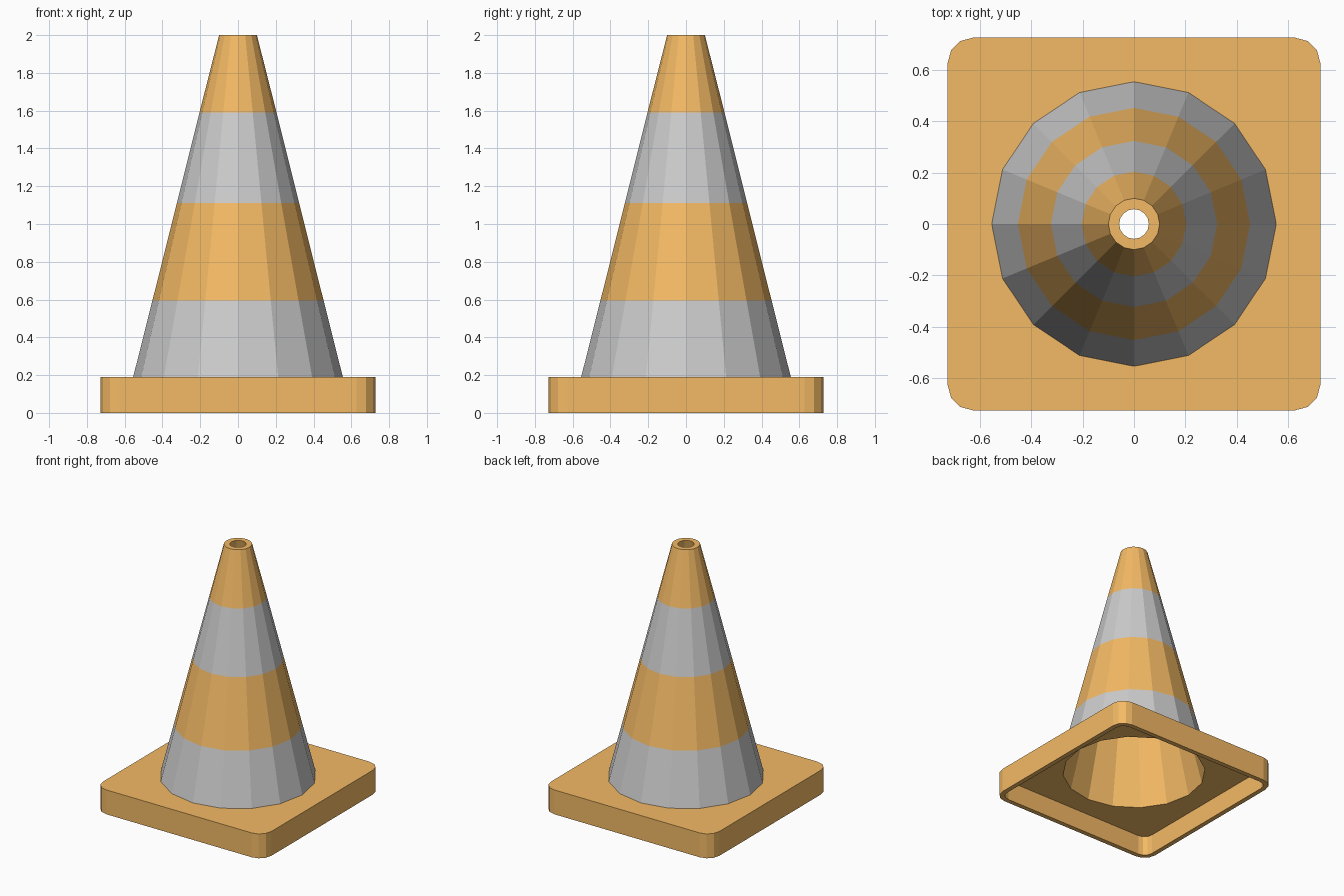
import bpy, bmesh
from math import cos, sin, pi

if "Cube" in bpy.data.objects:
    bpy.data.objects.remove(bpy.data.objects["Cube"])

SIDES = 16


def material(name, color):
    mat = bpy.data.materials.new(name)
    mat.diffuse_color = (*color, 1)
    mat.use_nodes = True
    mat.node_tree.nodes["Principled BSDF"].inputs["Base Color"].default_value = mat.diffuse_color
    return mat


ORANGE = material("orange", (0.90, 0.49, 0.13))
GREY = material("reflective_grey", (0.8, 0.8, 0.8))


def circle(r, z):
    return [(r * cos(2 * pi * i / SIDES), r * sin(2 * pi * i / SIDES), z)
            for i in range(SIDES)]


def rounded_square(half, r, z):
    # four corners of four points each, so it bridges directly to a 16-gon
    pts = []
    for sx, sy, start in ((1, 1, 0), (-1, 1, 90), (-1, -1, 180), (1, -1, 270)):
        for k in range(4):
            a = (start + 30 * k) * pi / 180
            pts.append((sx * (half - r) + r * cos(a), sy * (half - r) + r * sin(a), z))
    return pts


def loft(name, rings, grey_spans=()):
    bm = bmesh.new()
    loops = [[bm.verts.new(p) for p in ring] for ring in rings]
    for s, (a, b) in enumerate(zip(loops, loops[1:])):
        for i in range(SIDES):
            j = (i + 1) % SIDES
            face = bm.faces.new((a[i], a[j], b[j], b[i]))
            face.material_index = int(s in grey_spans)
    mesh = bpy.data.meshes.new(name)
    bm.to_mesh(mesh)
    bm.free()
    mesh.materials.append(ORANGE)
    if grey_spans:
        mesh.materials.append(GREY)
    obj = bpy.data.objects.new(name, mesh)
    bpy.context.collection.objects.link(obj)
    return obj


# Hollow cone: striped outside, over the rim, down the plain inside
cone_profile = [(0.555, 0.19), (0.453, 0.595), (0.324, 1.11), (0.204, 1.59),
                (0.10, 2.0), (0.058, 2.0), (0.52, 0.155)]
loft("cone", [circle(r, z) for r, z in cone_profile], grey_spans=(0, 2))

# Base: thin-walled tray, open underneath, with a hole for the cone
loft("base", [
    circle(0.52, 0.155),
    rounded_square(0.69, 0.07, 0.155),
    rounded_square(0.69, 0.07, 0.0),
    rounded_square(0.727, 0.1, 0.0),
    rounded_square(0.727, 0.1, 0.19),
    circle(0.555, 0.19),
])
